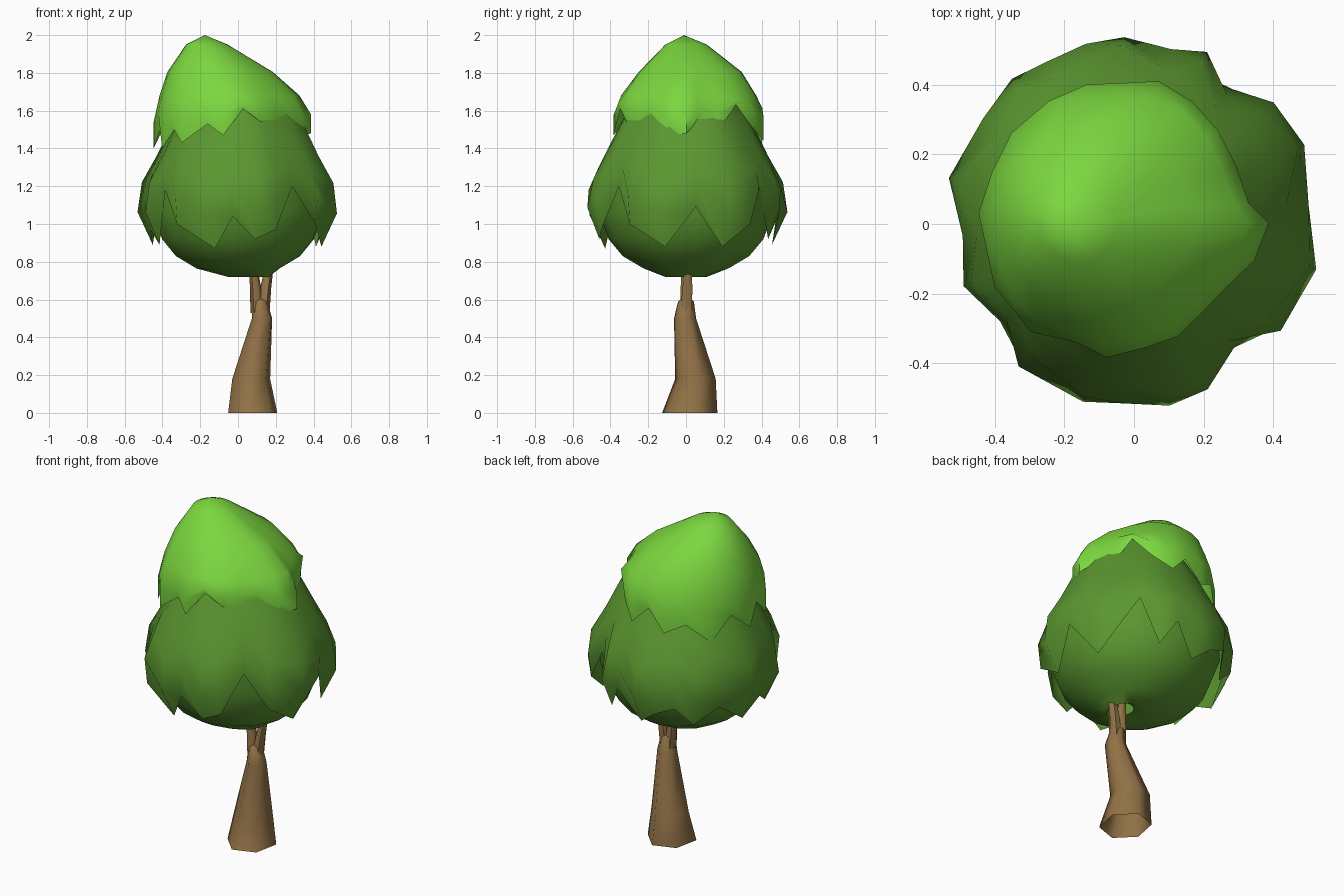
import bpy, bmesh, math
from mathutils import Vector

if "Cube" in bpy.data.objects:
    bpy.data.objects.remove(bpy.data.objects["Cube"])


def material(name, rgb):
    m = bpy.data.materials.new(name)
    m.diffuse_color = (*rgb, 1)
    m.use_nodes = True
    m.node_tree.nodes["Principled BSDF"].inputs["Base Color"].default_value = m.diffuse_color
    return m


LIGHT = material("light_green", (0.20, 0.68, 0.05))
GREEN = material("leaf_green", (0.105, 0.31, 0.03))
BROWN = material("bark_brown", (0.29, 0.17, 0.063))


def loft(name, rings, mat, tip_start=None, tip_end=None, angle=60):
    """Skin closed rings of points; a tip point closes that end."""
    bm = bmesh.new()
    vs = [[bm.verts.new(p) for p in ring] for ring in rings]
    n = len(vs[0])
    for a, b in zip(vs, vs[1:]):
        for i in range(n):
            j = (i + 1) % n
            bm.faces.new((a[i], a[j], b[j], b[i]))
    for tip, ring in ((tip_start, vs[0]), (tip_end, vs[-1])):
        if tip:
            t = bm.verts.new(tip)
            for i in range(n):
                bm.faces.new((t, ring[i], ring[(i + 1) % n]))
    bmesh.ops.recalc_face_normals(bm, faces=bm.faces)
    # open shells: make sure the outside faces outward
    c = sum((v.co for v in bm.verts), Vector()) / len(bm.verts)
    if sum((f.calc_center_median() - c).dot(f.normal) * f.calc_area() for f in bm.faces) < 0:
        bmesh.ops.reverse_faces(bm, faces=bm.faces)
    me = bpy.data.meshes.new(name)
    bm.to_mesh(me)
    bm.free()
    me.materials.append(mat)
    ob = bpy.data.objects.new(name, me)
    bpy.context.collection.objects.link(ob)
    bpy.ops.object.select_all(action='DESELECT')
    ob.select_set(True)
    bpy.context.view_layer.objects.active = ob
    bpy.ops.object.shade_smooth_by_angle(angle=math.radians(angle))
    return ob


def polar(cx, cy, r, deg, z):
    a = math.radians(deg)
    return (cx + r * math.cos(a), cy + r * math.sin(a), z)


def circle(cx, cy, z, rx, ry, n, turn=0):
    return [(cx + rx * math.cos(math.tau * i / n + turn),
             cy + ry * math.sin(math.tau * i / n + turn), z) for i in range(n)]


def interp(table, z):
    for (z0, r0), (z1, r1) in zip(table, table[1:]):
        if z0 >= z >= z1:
            return r0 + (r1 - r0) * (z0 - z) / (z0 - z1)
    return table[0][1] if z > table[0][0] else table[-1][1]


# Trunk (open at the foot) and its two branches
trunk = [(0.078, 0.02, 0, 0.136, 0.15), (0.07, 0.05, 0.18, 0.105, 0.11),
         (0.127, -0.005, 0.5, 0.056, 0.06), (0.117, 0.0, 0.59, 0.04, 0.043)]
loft("trunk", [circle(*t, 6, 0.3) for t in trunk], BROWN, None, (0.117, 0, 0.63), 75)
for name, x0, x1, y1 in (("left_branch", 0.103, 0.075, -0.005), ("right_branch", 0.13, 0.175, 0.015)):
    path = [(x0, 0, 0.53, 0.037), (x0 * 0.65 + x1 * 0.35, y1 / 2, 0.66, 0.03),
            (x1, y1, 0.82, 0.018)]
    loft(name, [circle(x, y, z, r, r, 6) for x, y, z, r in path], BROWN,
         None, (x1, y1, 0.9))

# Rounded underside of the crown, with a hole around the branches
under = [(0, 0, 1.25, 0.455), (0, 0, 1.07, 0.465), (0, 0, 0.92, 0.41), (0, 0, 0.83, 0.335),
         (0, 0, 0.765, 0.225), (0.055, 0, 0.72, 0.11), (0.095, 0, 0.735, 0.07)]
loft("crown_underside", [circle(x, y, z, r, r, 14, 0.2) for x, y, z, r in under], GREEN)

# Lower leaf layer: columns of (direction, hem height, radius scale)
skirt = [(-66, 0.97, 0.98), (-51, 1.2, 0.93), (-36, 1.0, 0.99), (-14, 0.88, 1.01), (6, 1.09, 0.98),
         (25, 0.88, 1.01), (41, 1.0, 1.01), (54, 1.19, 0.97), (67, 0.92, 1), (78, 1.06, 0.99),
         (93, 0.89, 1), (105, 0.97, 1.01), (118, 1.02, 1.01), (130, 0.9, 1.01),
         (145, 1.02, 1.01), (166, 0.89, 1.02), (184, 0.97, 0.93), (200, 0.89, 0.97),
         (216, 1.18, 0.96), (231, 1.0, 1), (254, 0.87, 1), (267, 1.04, 0.99), (281, 0.92, 0.99)]
profile = [(1.68, 0.26), (1.5, 0.37), (1.36, 0.435), (1.22, 0.515), (1.07, 0.54),
           (0.97, 0.5), (0.87, 0.445)]
rings = []
for t in (0, 0.2, 0.4, 0.58, 0.78, 1):
    ring = []
    for deg, hem, s in skirt:
        z = 1.68 + (hem - 1.68) * t
        hug = 0.025 if t == 1 and hem > 1.03 else 0  # notches hug the crown
        ring.append(polar(0, 0, interp(profile, z) * s - hug, deg, z))
    rings.append(ring)
loft("lower_leaves", rings, GREEN)

# Upper leaf cap, leaning to the left
cap = [(-1, 1.48, 1.03), (8, 1.54, 0.92), (26, 1.49, 0.89), (44, 1.63, 0.95), (60, 1.52, 1),
       (76, 1.44, 1.02), (90, 1.54, 1), (105, 1.42, 1), (122, 1.48, 1), (142, 1.37, 1.01),
       (160, 1.5, 1.02), (177, 1.4, 1.03), (193, 1.5, 1.02), (207, 1.40, 1.03),
       (219, 1.5, 1.03), (230, 1.43, 1.03), (249, 1.53, 0.95), (263, 1.47, 0.98),
       (279, 1.61, 0.94), (295, 1.54, 0.93), (311, 1.5, 0.88), (326, 1.56, 0.89),
       (343, 1.47, 0.97)]
rings = [[polar(x, y, r * (1 + (s - 1) * k), d, z) for d, h, s in cap]
         for x, y, z, r, k in ((-0.165, 0, 1.95, 0.11, 0), (-0.095, 0.02, 1.805, 0.275, 0.5),
                               (-0.045, 0.01, 1.68, 0.362, 0.8))]
for t, r in ((0.5, 0.405), (1, 0.405)):
    rings.append([polar(-0.03, 0.01, (r - 0.02 * t * (h > 1.49)) * s, d, 1.68 + (h - 1.68) * t)
                  for d, h, s in cap])
loft("upper_leaves", rings, LIGHT, (-0.175, -0.01, 2.0))
